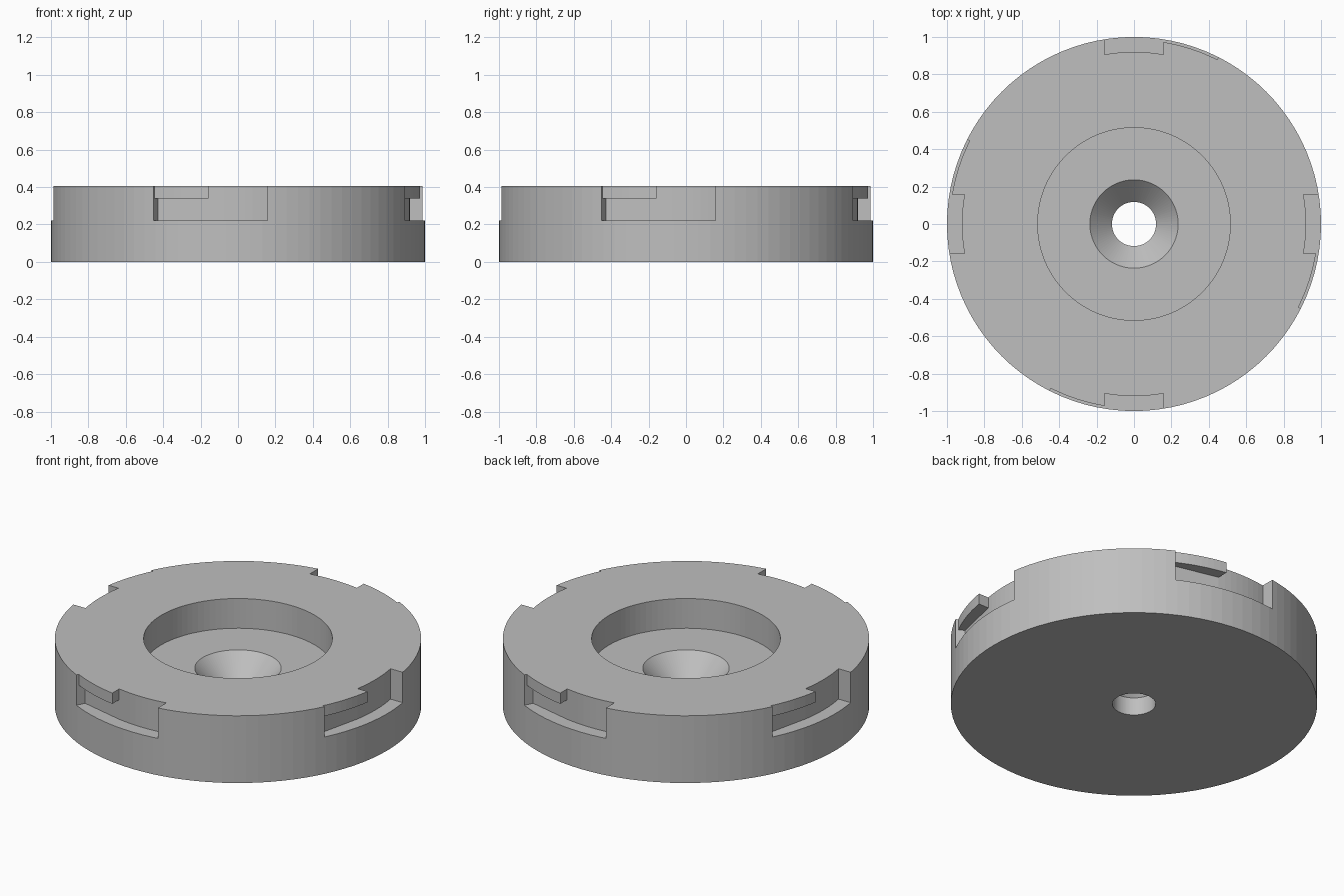
import bpy, bmesh
from math import sin, cos, asin, pi

cube = bpy.data.objects.get("Cube")
if cube:
    bpy.data.objects.remove(cube)

SIDES = 96
HEIGHT = 0.405
LEDGE = 0.222        # floor of the slots
LIP = 0.34           # underside of the locking lip
HALF = 0.157         # half width of the slot entry
ENTRY_R = 0.92
LIP_R = 0.985
END = asin(0.452)    # angle where a slot ends

grey = bpy.data.materials.new("mid grey")
grey.use_nodes = True
colour = (0.52, 0.52, 0.52, 1)
grey.diffuse_color = colour
grey.node_tree.nodes["Principled BSDF"].inputs["Base Color"].default_value = colour


def make_object(name, bm):
    bmesh.ops.recalc_face_normals(bm, faces=bm.faces)
    mesh = bpy.data.meshes.new(name)
    bm.to_mesh(mesh)
    bm.free()
    mesh.materials.append(grey)
    obj = bpy.data.objects.new(name, mesh)
    bpy.context.collection.objects.link(obj)
    return obj


def lathe(name, profile):
    """Turn a closed (radius, height) profile around z."""
    bm = bmesh.new()
    rings = [[bm.verts.new((r * cos(2 * pi * i / SIDES), r * sin(2 * pi * i / SIDES), z))
              for i in range(SIDES)] for r, z in profile]
    for a, b in zip(rings, rings[1:] + rings[:1]):
        for i in range(SIDES):
            j = (i + 1) % SIDES
            bm.faces.new((a[i], a[j], b[j], b[i]))
    return make_object(name, bm)


def polar(r, angle):
    """Point at an angle from the front, turning towards -x."""
    return (-r * sin(angle), -r * cos(angle))


def arc(r, start, end, steps):
    return [polar(r, start + (end - start) * i / steps) for i in range(steps + 1)]


def four_prisms(name, outline, low, high):
    """Extrude an outline and repeat it on the four sides."""
    bm = bmesh.new()
    for k in range(4):
        c, s = cos(k * pi / 2), sin(k * pi / 2)
        turned = [(c * x - s * y, s * x + c * y) for x, y in outline]
        bottom = [bm.verts.new((x, y, low)) for x, y in turned]
        top = [bm.verts.new((x, y, high)) for x, y in turned]
        bm.faces.new(bottom)
        bm.faces.new(top)
        for i in range(len(outline)):
            j = (i + 1) % len(outline)
            bm.faces.new((bottom[i], bottom[j], top[j], top[i]))
    obj = make_object(name, bm)
    obj.hide_render = True
    return obj


# Round body with centre recess, countersink and through hole
body = lathe("locking_disc", [
    (0.118, 0), (1, 0), (1, HEIGHT), (0.515, HEIGHT),
    (0.515, 0.226), (0.236, 0.226), (0.118, 0.107)])

# Slot entry outline, shared by both cutters
side = asin(HALF / ENTRY_R)
entry = [(HALF, -1.15)] + arc(ENTRY_R, -side, side, 8)

# Lower cut: entry plus tapering undercut
undercut = entry + [polar(0.946, END), polar(1.2, END), (-HALF, -1.2)]
# Upper cut: entry plus a thin shave of the lip
shave = entry + arc(LIP_R, asin(HALF / LIP_R), END, 8) + [polar(1.2, END), (-HALF, -1.2)]

cutters = [four_prisms("undercut_cutter", undercut, LEDGE, LIP),
           four_prisms("lip_cutter", shave, LIP - 0.03, HEIGHT + 0.1)]
for cutter in cutters:
    mod = body.modifiers.new(cutter.name, "BOOLEAN")
    mod.operation = "DIFFERENCE"
    mod.solver = "EXACT"
    mod.object = cutter

# Apply the cuts and drop the cutters
bpy.context.view_layer.objects.active = body
body.select_set(True)
for mod in list(body.modifiers):
    bpy.ops.object.modifier_apply(modifier=mod.name)
for cutter in cutters:
    bpy.data.objects.remove(cutter)
